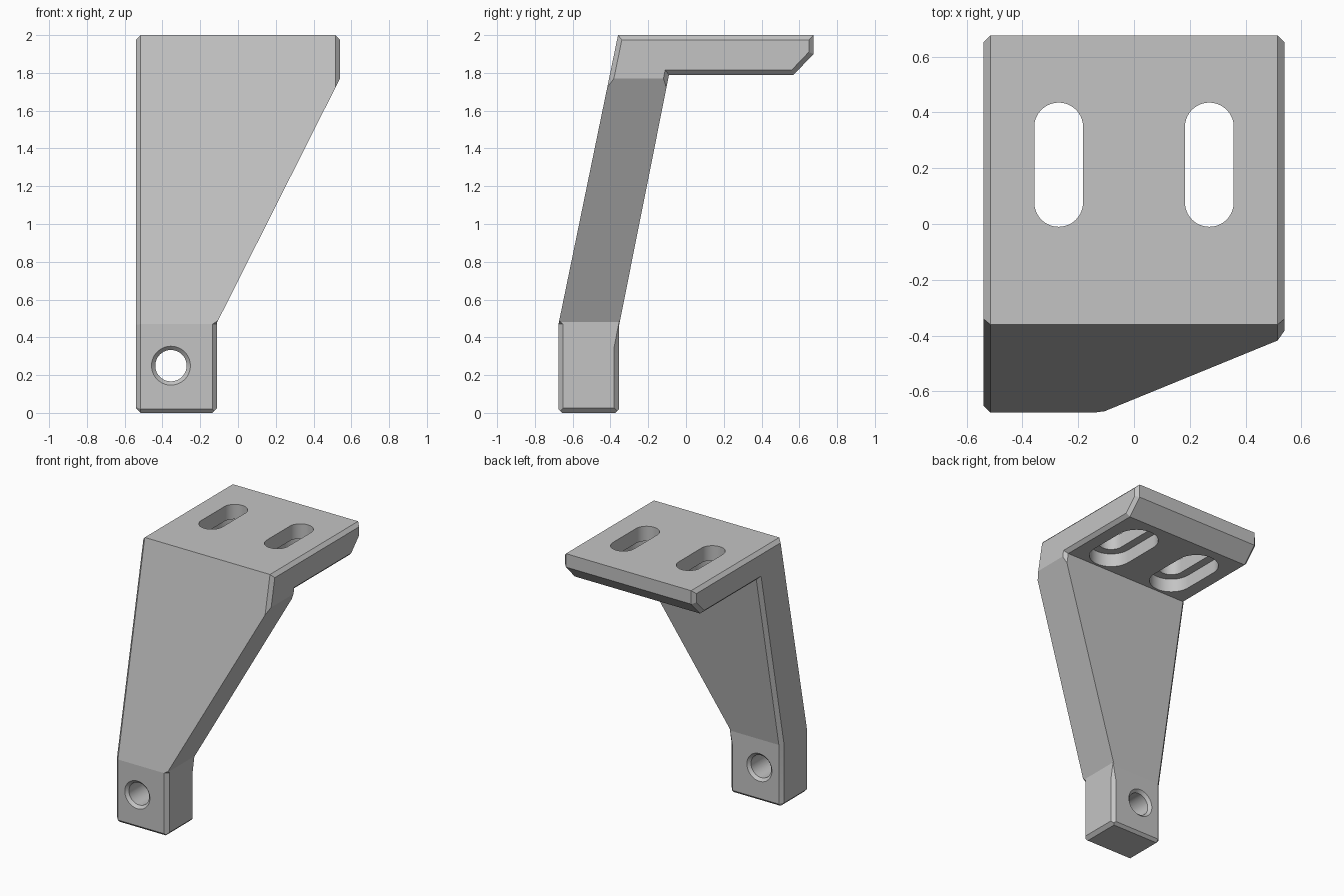
import bpy, bmesh, math
from mathutils import Vector

if "Cube" in bpy.data.objects:
    bpy.data.objects.remove(bpy.data.objects["Cube"], do_unlink=True)

grey = bpy.data.materials.new("light grey")
grey.use_nodes = True
grey.diffuse_color = (0.55, 0.55, 0.55, 1)
grey.node_tree.nodes["Principled BSDF"].inputs["Base Color"].default_value = grey.diffuse_color

CHAMFER = 0.025
HALF = 0.54


def to_object(name, bm):
    bmesh.ops.recalc_face_normals(bm, faces=bm.faces)
    mesh = bpy.data.meshes.new(name)
    bm.to_mesh(mesh)
    bm.free()
    mesh.materials.append(grey)
    obj = bpy.data.objects.new(name, mesh)
    bpy.context.collection.objects.link(obj)
    return obj


def prism(points, place, start, end):
    """Extrude a 2D outline; place(u, v, t) gives the 3D point."""
    bm = bmesh.new()
    rings = [[bm.verts.new(place(u, v, t)) for u, v in points] for t in (start, end)]
    for ring in rings:
        bm.faces.new(ring)
    for i in range(len(points)):
        j = (i + 1) % len(points)
        bm.faces.new((rings[0][i], rings[0][j], rings[1][j], rings[1][i]))
    bmesh.ops.recalc_face_normals(bm, faces=bm.faces)
    return bm


def hull(points):
    bm = bmesh.new()
    verts = [bm.verts.new(p) for p in points]
    bmesh.ops.convex_hull(bm, input=verts)
    return bm


def stadium(cx, cy, half, r, steps=32):
    """Slot outline running along y."""
    pts = []
    for side, first in ((1, 0), (-1, math.pi)):
        for i in range(steps + 1):
            a = first + math.pi * i / steps
            pts.append((cx + r * math.cos(a), cy + side * half + r * math.sin(a)))
    return pts


def cone_y(cx, cz, y0, r0, y1, r1, steps=64):
    ring = [2 * math.pi * i / steps for i in range(steps)]
    return hull([(cx + r * math.cos(a), y, cz + r * math.sin(a))
                 for y, r in ((y0, r0), (y1, r1)) for a in ring])


# Bent side profile with chamfered side faces
profile = [(-0.655, 0), (-0.375, 0), (-0.355, 0.02), (-0.355, 0.46), (-0.09, 1.79),
           (0.57, 1.79), (0.675, 1.9), (0.675, 2), (-0.36, 2), (-0.675, 0.47), (-0.675, 0.02)]
bm = prism(profile, lambda y, z, x: (x, y, z), -HALF, HALF)
caps = [f for f in bm.faces if abs(f.normal.x) > 0.9]
bmesh.ops.bevel(bm, geom=list({e for f in caps for e in f.edges}), offset=CHAMFER,
                offset_type='OFFSET', segments=1, profile=0.5, affect='EDGES')
bracket = to_object("angled_bracket", bm)

cutters = []
# Taper of the arm
cutters.append(prism([(-0.11, -0.2), (-0.11, 0.48), (0.62, 1.929), (0.8, 1.929), (0.8, -0.2)],
                     lambda x, z, y: (x, y, z), -0.9, 0))
cutters[-1].free()
taper = [(-0.11, -0.2), (-0.11, 0.48), (0.57, 1.83), (0.8, 1.83), (0.8, -0.2)]
cutters[-1] = prism(taper, lambda x, z, y: (x, y, z), -0.9, 0.2)

# Chamfers on the inner side of the foot
for y, out, top in ((-0.675, -1, 0.47), (-0.355, 1, 0.35)):
    tri = [(-0.11 - CHAMFER - 0.02, y + out * 0.02), (-0.09, y - out * (CHAMFER + 0.02)),
           (-0.09, y + out * 0.02)]
    cutters.append(hull([(a, b, z) for a, b in tri for z in (-0.1, top)]
                        + [(-0.109, y + out * 0.001, 0.49)]))
cutters.append(prism([(-0.155, -0.02), (-0.09, 0.045), (-0.09, -0.02)],
                     lambda x, z, y: (x, y, z), -0.8, -0.2))

# Mounting slots, recessed from underneath
for cx in (-0.27, 0.27):
    for r, z0, z1 in ((0.0875, 1.7, 2.1), (0.15, 1.7, 1.89)):
        cutters.append(prism(stadium(cx, 0.2125, 0.135, r),
                             lambda x, y, z: (x, y, z), z0, z1))

# Foot hole, countersunk on both faces
cutters.append(cone_y(-0.355, 0.25, -0.8, 0.083, -0.2, 0.083))
for y, out in ((-0.675, -1), (-0.355, 1)):
    cutters.append(cone_y(-0.355, 0.25, y - out * 0.02, 0.083, y + out * 0.01, 0.113))

# Apply all cuts, then remove the cutters
helpers = []
for i, cut in enumerate(cutters):
    helper = to_object("cutter_%d" % i, cut)
    helper.hide_render = True
    helpers.append(helper)
    mod = bracket.modifiers.new("cut", 'BOOLEAN')
    mod.operation, mod.solver, mod.object = 'DIFFERENCE', 'EXACT', helper

bpy.context.view_layer.update()
result = bpy.data.meshes.new_from_object(bracket.evaluated_get(bpy.context.evaluated_depsgraph_get()))
bracket.modifiers.clear()
bracket.data = result
for helper in helpers:
    bpy.data.objects.remove(helper, do_unlink=True)

# Smooth only the round walls
bpy.ops.object.select_all(action='DESELECT')
bracket.select_set(True)
bpy.context.view_layer.objects.active = bracket
bpy.ops.object.shade_smooth_by_angle(angle=math.radians(8))
